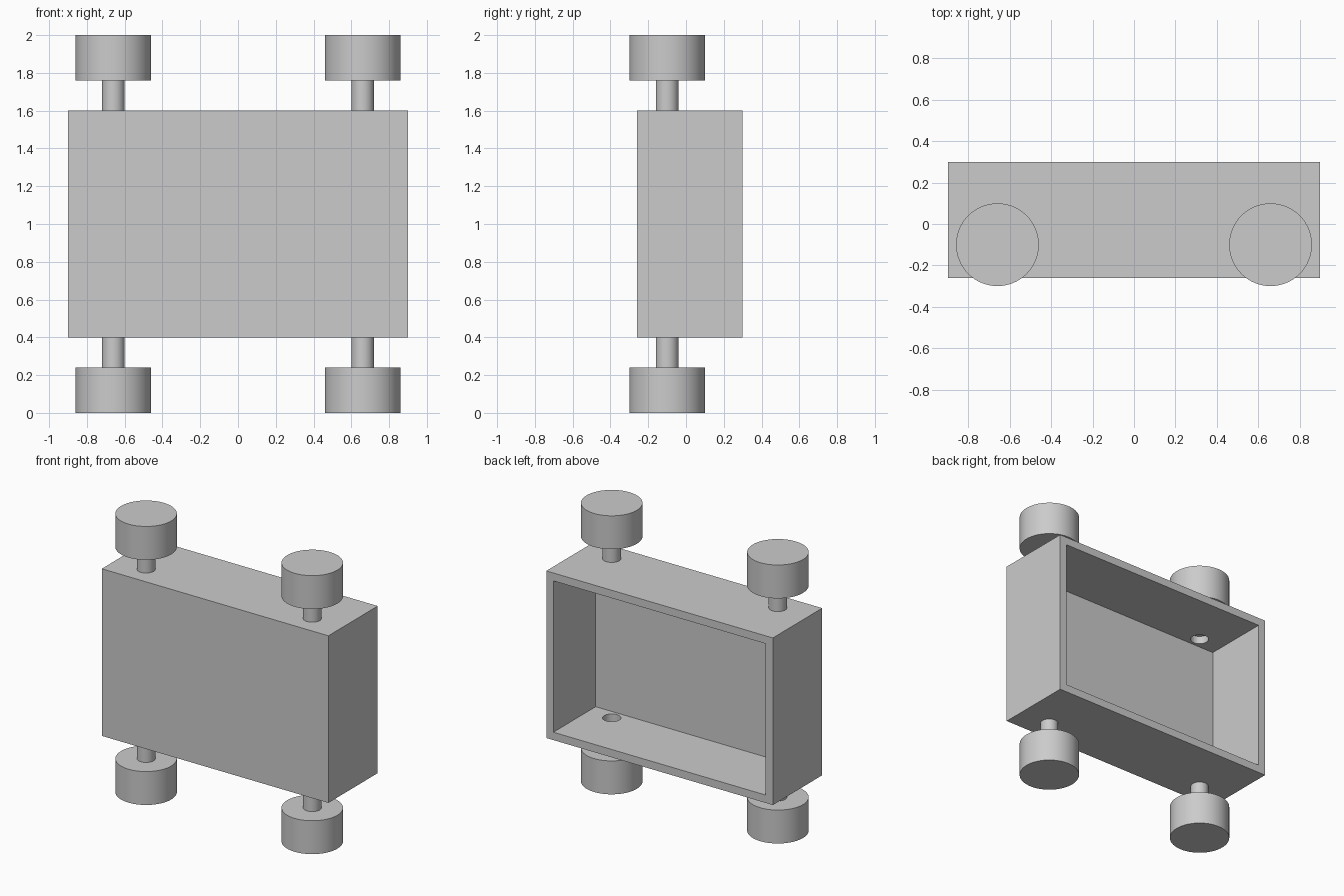
import bpy
import bmesh
from mathutils import Matrix, Vector

default = bpy.data.objects.get("Cube")
if default:
    bpy.data.objects.remove(default, do_unlink=True)

WALL = 0.08
HALF_X, FRONT_Y, BACK_Y = 0.9, -0.26, 0.3
LOW_Z, HIGH_Z = 0.4, 1.6
AXLE_X, AXLE_Y = 0.66, -0.1
AXLE_R, WHEEL_R, WHEEL_H = 0.06, 0.2, 0.24

grey = bpy.data.materials.new("plain grey")
grey.use_nodes = True
colour = (0.6, 0.6, 0.6, 1)
grey.diffuse_color = colour
grey.node_tree.nodes["Principled BSDF"].inputs["Base Color"].default_value = colour


def add_object(name, bm):
    mesh = bpy.data.meshes.new(name)
    bm.to_mesh(mesh)
    bm.free()
    mesh.materials.append(grey)
    obj = bpy.data.objects.new(name, mesh)
    bpy.context.collection.objects.link(obj)
    return obj


def smooth(obj):
    bpy.ops.object.select_all(action='DESELECT')
    obj.select_set(True)
    bpy.context.view_layer.objects.active = obj
    bpy.ops.object.shade_smooth_by_angle()


def cylinder(name, radius, x, z0, z1, segments):
    bm = bmesh.new()
    bmesh.ops.create_cone(bm, cap_ends=True, segments=segments,
                          radius1=radius, radius2=radius, depth=z1 - z0,
                          matrix=Matrix.Translation((x, AXLE_Y, (z0 + z1) / 2)))
    return add_object(name, bm)


# Tray body: a box hollowed out from its back face
bm = bmesh.new()
size = Vector((2 * HALF_X, BACK_Y - FRONT_Y, HIGH_Z - LOW_Z))
centre = Vector((0, (BACK_Y + FRONT_Y) / 2, (HIGH_Z + LOW_Z) / 2))
bmesh.ops.create_cube(bm, size=1, matrix=Matrix.Translation(centre) @ Matrix.Diagonal(size.to_4d()))
bm.normal_update()
back = max(bm.faces, key=lambda f: f.normal.y)
bmesh.ops.inset_region(bm, faces=[back], thickness=WALL)
pocket = bmesh.ops.extrude_discrete_faces(bm, faces=[back])["faces"][0]
bmesh.ops.translate(bm, verts=pocket.verts, vec=(0, FRONT_Y + WALL - BACK_Y, 0))
bmesh.ops.recalc_face_normals(bm, faces=bm.faces)
body = add_object("tray_body", bm)

# Axles and wheels, with a bored hole in the wall behind each axle
for side, x in (("left", AXLE_X), ("right", -AXLE_X)):
    for level, wall_z, end_z, up in (("lower", LOW_Z, 0, -1), ("upper", HIGH_Z, 2, 1)):
        inner_z = end_z - up * WHEEL_H
        smooth(cylinder(f"{level}_{side}_axle", AXLE_R, x, *sorted((wall_z, inner_z)), 32))
        smooth(cylinder(f"{level}_{side}_wheel", WHEEL_R, x, *sorted((inner_z, end_z)), 64))

        cutter = cylinder(f"{level}_{side}_hole_cutter", AXLE_R, x,
                          wall_z - 1.5 * WALL, wall_z + 1.5 * WALL, 32)
        cutter.hide_render = True
        cutter.hide_set(True)
        cut = body.modifiers.new("axle_hole", 'BOOLEAN')
        cut.operation = 'DIFFERENCE'
        cut.solver = 'EXACT'
        cut.object = cutter
